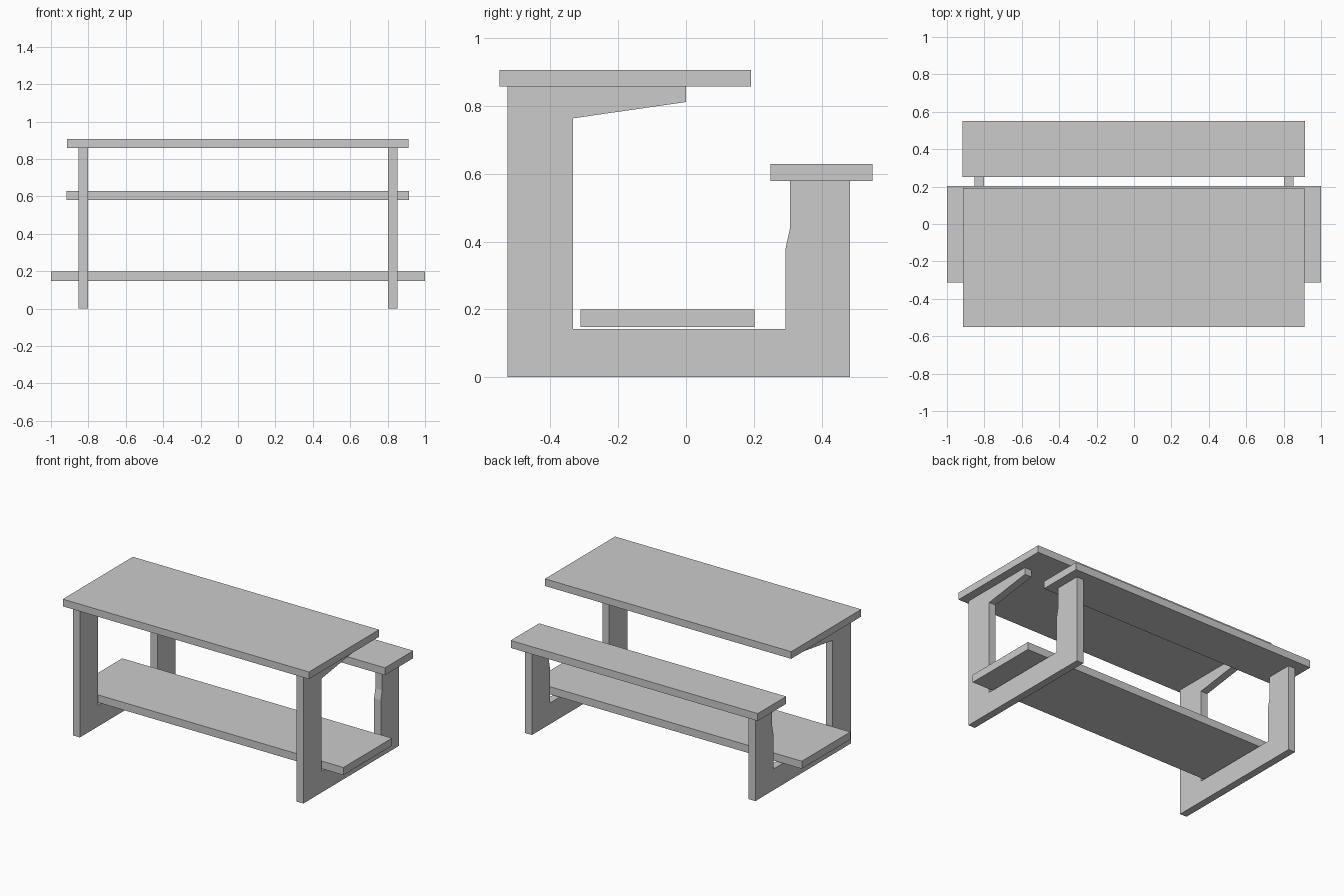
import bpy
import bmesh

if "Cube" in bpy.data.objects:
    bpy.data.objects.remove(bpy.data.objects["Cube"])


def prism(name, outline, x0, x1):
    """Extrude a (y, z) outline along x from x0 to x1."""
    bm = bmesh.new()
    face = bm.faces.new([bm.verts.new((x0, y, z)) for y, z in outline])
    new = bmesh.ops.extrude_face_region(bm, geom=[face])["geom"]
    verts = [v for v in new if isinstance(v, bmesh.types.BMVert)]
    bmesh.ops.translate(bm, verts=verts, vec=(x1 - x0, 0, 0))
    bmesh.ops.recalc_face_normals(bm, faces=bm.faces)
    mesh = bpy.data.meshes.new(name)
    bm.to_mesh(mesh)
    bm.free()
    obj = bpy.data.objects.new(name, mesh)
    bpy.context.collection.objects.link(obj)
    return obj


def board(name, x0, x1, y0, y1, z0, z1):
    return prism(name, [(y0, z0), (y1, z0), (y1, z1), (y0, z1)], x0, x1)


# Horizontal boards
board("tabletop", -0.914, 0.911, -0.55, 0.192, 0.858, 0.906)
board("bench_seat", -0.917, 0.914, 0.25, 0.55, 0.579, 0.629)
board("foot_shelf", -1.0, 1.0, -0.312, 0.202, 0.148, 0.199)

# Side frames: tall leg with tapered arm, base rail and short bench leg
frame = [
    (-0.527, 0.0), (0.484, 0.0), (0.484, 0.579), (0.307, 0.579),
    (0.307, 0.44), (0.294, 0.38), (0.294, 0.142), (-0.333, 0.142),
    (-0.333, 0.764), (0.0, 0.812), (0.0, 0.858), (-0.527, 0.858),
]
for side, x in (("left", -0.828), ("right", 0.828)):
    prism(side + "_side_frame", frame, x - 0.025, x + 0.025)
